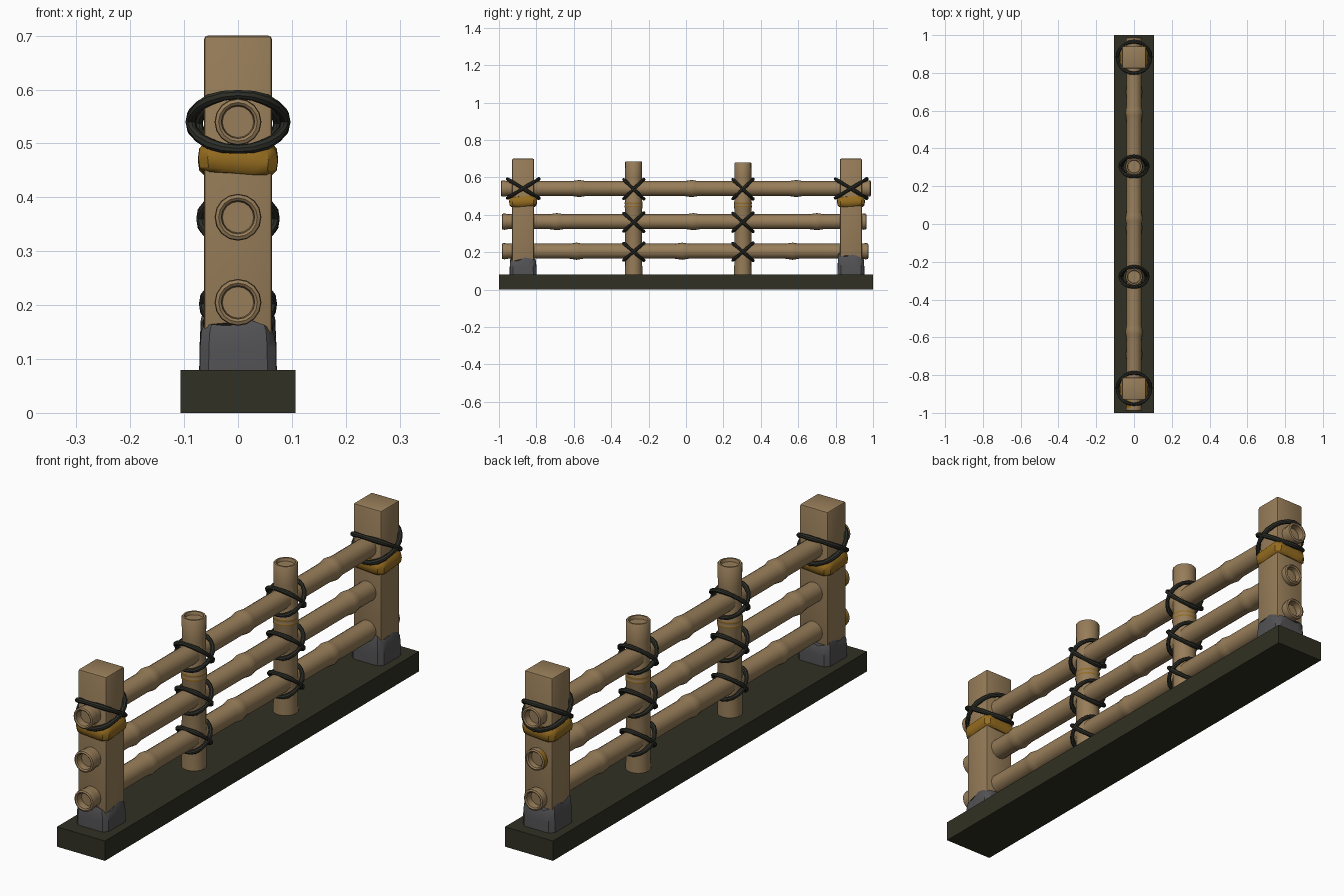
import bpy, bmesh, math
from mathutils import Vector, Matrix

if "Cube" in bpy.data.objects:
    bpy.data.objects.remove(bpy.data.objects["Cube"])


def mat(name, col):
    m = bpy.data.materials.new(name)
    m.diffuse_color = (*col, 1)
    m.use_nodes = True
    m.node_tree.nodes["Principled BSDF"].inputs["Base Color"].default_value = m.diffuse_color
    return m


TAN = mat("bamboo tan", (0.31, 0.205, 0.10))
GOLD = mat("ochre gold", (0.30, 0.15, 0.014))
GREY = mat("stone grey", (0.085, 0.085, 0.09))
DARK = mat("dark olive", (0.030, 0.030, 0.017))
ROPE = mat("dark rope", (0.026, 0.028, 0.021))


def finish(bm, name, mats, smooth=True, rule=None):
    bmesh.ops.recalc_face_normals(bm, faces=bm.faces)
    bm.normal_update()
    for f in bm.faces:
        if rule and rule(f.calc_center_median(), f.normal):
            f.material_index = 1
    me = bpy.data.meshes.new(name)
    bm.to_mesh(me)
    bm.free()
    for m in mats:
        me.materials.append(m)
    ob = bpy.data.objects.new(name, me)
    bpy.context.collection.objects.link(ob)
    if smooth:
        bpy.ops.object.select_all(action='DESELECT')
        bpy.context.view_layer.objects.active = ob
        ob.select_set(True)
        bpy.ops.object.shade_smooth_by_angle(angle=math.radians(40))
    return ob


def loft(bm, rings, closed=False, caps=True):
    """Bridge successive rings of points into a skin."""
    vs = [[bm.verts.new(p) for p in r] for r in rings]
    n = len(vs[0])
    for i in range(len(vs) if closed else len(vs) - 1):
        a, b = vs[i], vs[(i + 1) % len(vs)]
        for j in range(n):
            k = (j + 1) % n
            bm.faces.new((a[j], a[k], b[k], b[j]))
    if caps and not closed:
        bm.faces.new(vs[0])
        bm.faces.new(vs[-1])


def box(name, centre, size, m, bevel):
    bm = bmesh.new()
    bmesh.ops.create_cube(bm, size=1, matrix=Matrix.Translation(centre) @ Matrix.Diagonal((*size, 1)))
    if bevel:
        bmesh.ops.bevel(bm, geom=bm.edges[:], offset=bevel, segments=2, profile=0.5, affect='EDGES')
    return finish(bm, name, [m], bool(bevel))


def cane(name, profile, axis, origin, rule=None, sides=16):
    """Bamboo cane lathed from (radius, position) pairs along y or z."""
    bm = bmesh.new()
    rings = []
    for r, t in profile:
        ring = []
        for i in range(sides):
            a = 2 * math.pi * i / sides
            u, v = r * math.cos(a), r * math.sin(a)
            p = Vector((u, t, v)) if axis == 'y' else Vector((u, v, t))
            ring.append(p + Vector(origin))
        rings.append(ring)
    loft(bm, rings)
    return finish(bm, name, [TAN, GOLD], True, rule)


def lashing(name, centre, rx, ry, h, r=0.0095):
    """Rope loop leaning by h around a post."""
    bm = bmesh.new()
    rings = []
    up = Vector((0, -h, ry)).normalized()
    n = 20
    for i in range(n):
        a = 2 * math.pi * i / n
        p = Vector((rx * math.cos(a), ry * math.sin(a), h * math.sin(a)))
        t = Vector((-rx * math.sin(a), ry * math.cos(a), h * math.cos(a))).normalized()
        side = t.cross(up)
        rr = r * (1 + 0.12 * math.sin(5 * a))
        rings.append([Vector(centre) + p + rr * (math.cos(b) * side + math.sin(b) * up)
                      for b in [2 * math.pi * j / 8 for j in range(8)]])
    loft(bm, rings, closed=True)
    return finish(bm, name, [ROPE])


def square_ring(half, cy, zfun, per=6):
    """Softened square outline with a height rule."""
    pts = []
    n = per * 4
    for i in range(n):
        a = 2 * math.pi * (i + 0.5) / n
        c, s = math.cos(a), math.sin(a)
        k = half / (abs(c) ** 8 + abs(s) ** 8) ** 0.125
        x, y = k * c, k * s
        pts.append(Vector((x, cy + y, zfun(x, y, a))))
    return pts


# base plinth
box("base", (0, 0, 0.04), (0.214, 2.0, 0.08), DARK, 0)

# square end posts with stone feet and gold bands
RAILS = (0.54, 0.363, 0.205)
for side, cy, tilt in (("front", -0.871, 0.0), ("back", 0.882, 0.018)):
    box(side + "_end_post", (0, cy, 0.39), (0.126, 0.118, 0.62), TAN, 0.007)

    def top(x, y, a):
        return 0.163 + tilt + 0.006 * math.sin(3 * a) + 0.006 * math.sin(5 * a + 1) - tilt * (y / 0.06) * 0.6
    bm = bmesh.new()
    loft(bm, [square_ring(0.072, cy, lambda x, y, a: 0.079),
              square_ring(0.0715, cy, lambda x, y, a: 0.12),
              square_ring(0.069, cy, lambda x, y, a: top(x, y, a) - 0.012),
              square_ring(0.0645, cy, top)])
    finish(bm, side + "_stone_foot", [GREY])

    bm = bmesh.new()
    loft(bm, [square_ring(h, cy, lambda x, y, a, z=z: z + 0.003 * math.sin(2 * a))
              for h, z in ((0.064, 0.444), (0.072, 0.452), (0.0745, 0.47), (0.072, 0.488), (0.064, 0.498))])
    finish(bm, side + "_gold_band", [GOLD])

    for k, s in enumerate((1, -1)):
        lashing(f"{side}_post_lashing_{k}", (0, cy, RAILS[0]), 0.088, 0.084, 0.051 * s)

# round middle posts with a gold-lined joint and hollow tops
for name, cy, zt in (("front", -0.28, 0.685), ("back", 0.304, 0.678)):
    prof = [(0.047, 0.079), (0.046, 0.13), (0.045, 0.43), (0.048, 0.441), (0.048, 0.447), (0.046, 0.453),
            (0.048, 0.459), (0.048, 0.465), (0.045, 0.475), (0.045, 0.60), (0.046, zt - 0.004),
            (0.043, zt), (0.036, zt), (0.033, zt - 0.012)]
    cane(name + "_middle_post", prof, 'z', (0, cy, 0),
         lambda c, n: 0.442 < c.z < 0.446 or 0.460 < c.z < 0.464)
    for j, z in enumerate(RAILS):
        for k, s in enumerate((1, -1)):
            lashing(f"{name}_middle_lashing_{j}_{k}", (0, cy, z - 0.003),
                    0.074 - 0.005 * j, 0.054, (0.052 - 0.003 * j) * s, 0.0085)

# bamboo rails with swollen joints and hollow ends
SPANS = (("top", RAILS[0], -0.99, 0.988, (-0.57, 0.03, 0.59)),
         ("middle", RAILS[1], -0.985, 0.965, (-0.69, 0.04, 0.70)),
         ("bottom", RAILS[2], -0.985, 0.975, (-0.585, -0.02, 0.57)))
for name, z, y0, y1, joints in SPANS:
    prof = [(0.029, y0 + 0.03), (0.031, y0 + 0.004), (0.036, y0), (0.042, y0 + 0.003), (0.0435, y0 + 0.015),
            (0.040, y0 + 0.035), (0.040, y0 + 0.052)]
    for q in joints:
        prof += [(0.040, q - 0.04), (0.0435, q - 0.015), (0.046, q), (0.043, q + 0.017), (0.040, q + 0.035)]
    prof += [(0.040, y1 - 0.052), (0.040, y1 - 0.035), (0.0435, y1 - 0.015), (0.042, y1 - 0.003),
             (0.036, y1), (0.031, y1 - 0.004), (0.029, y1 - 0.03)]

    # gold stain on the stubs beside the end posts
    def stain(c, n, mid=name == "middle"):
        outer = (c.x ** 2 + (c.z - z) ** 2) > 0.036 ** 2
        return outer and n.x < -0.3 and (-0.97 < c.y < -0.93 or (mid and c.y > 0.93 and c.y < 0.957))
    cane(name + "_rail", prof, 'y', (0, 0, z), stain)
